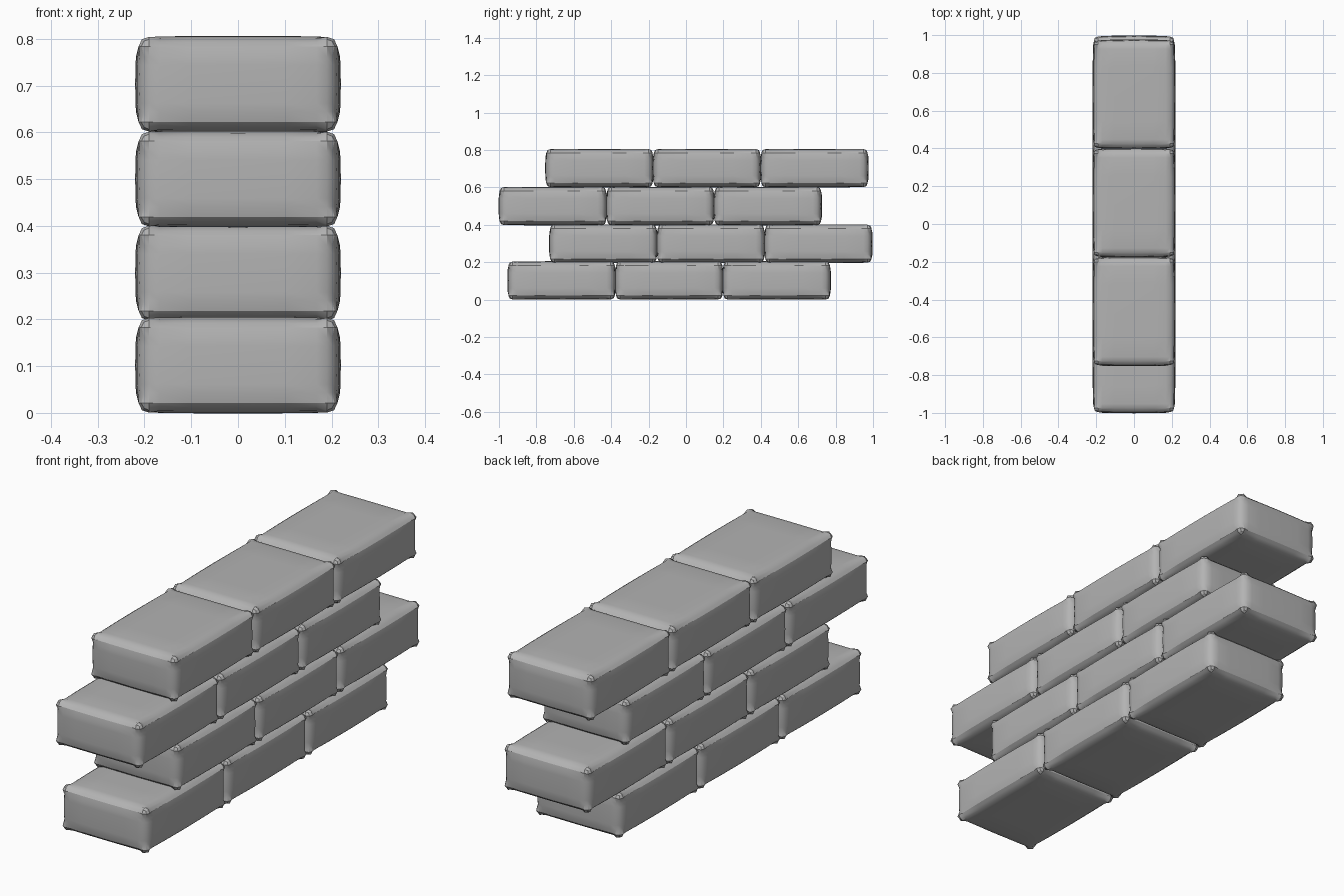
import bpy
import bmesh

if "Cube" in bpy.data.objects:
    bpy.data.objects.remove(bpy.data.objects["Cube"], do_unlink=True)

stone = bpy.data.materials.new("grey stone")
stone.use_nodes = True
colour = (0.45, 0.45, 0.45, 1)
stone.diffuse_color = colour
stone.node_tree.nodes["Principled BSDF"].inputs["Base Color"].default_value = colour

HALF = (0.21, 0.282, 0.101)      # half size at the corners
BULGE = (0.01, 0.008, 0.002)     # swelling of each pair of faces
CUTS = 7


def spread(t, half):
    """Gather the grid lines near the corners, for the knobs."""
    a = abs(t)
    if a > 0.9:
        d = half
    elif a > 0.7:
        d = half - 0.02
    elif a > 0.45:
        d = half - 0.042
    else:
        d = half * 2 * a
        d = min(d, half - 0.06)
    return d if t > 0 else -d


def brick_mesh():
    """Swollen block with chamfered edges and knobbed corners."""
    bm = bmesh.new()
    bmesh.ops.create_cube(bm, size=2)
    bmesh.ops.subdivide_edges(bm, edges=bm.edges[:], cuts=CUTS, use_grid_fill=True)
    for v in bm.verts:
        unit = v.co.copy()
        outer = [abs(c) > 0.95 for c in unit]
        pos = [spread(unit[i], HALF[i]) for i in range(3)]
        rel = [pos[i] / HALF[i] for i in range(3)]
        near_corner = all(abs(c) > 0.7 for c in unit)
        for i in range(3):
            if not outer[i]:
                continue
            sign = 1 if unit[i] > 0 else -1
            j, k = (i + 1) % 3, (i + 2) % 3
            # Faces swell fully in the middle and less along their edges
            swell = BULGE[i] * (1 - 0.5 * rel[j] ** 2 - 0.5 * rel[k] ** 2)
            chamfer = 0
            if sum(outer) == 3:
                chamfer = 0.009
            elif sum(outer) == 2:
                chamfer = 0.005 if near_corner else 0.012
            elif not near_corner and max(abs(unit[j]), abs(unit[k])) > 0.7:
                chamfer = 0.004
            pos[i] += sign * (swell - chamfer)
        v.co = pos
    for f in bm.faces:
        f.smooth = True
    mesh = bpy.data.meshes.new("brick")
    bm.to_mesh(mesh)
    bm.free()
    mesh.materials.append(stone)
    return mesh


# Four staggered courses of three bricks: (centre y, centre z)
courses = [(-0.09, 0.102), (0.133, 0.299), (-0.137, 0.5), (0.112, 0.703)]
PITCH = 0.575
mesh = brick_mesh()
for row, (y, z) in enumerate(courses):
    for col in (-1, 0, 1):
        ob = bpy.data.objects.new(f"brick_row{row + 1}_{col + 2}", mesh)
        bpy.context.collection.objects.link(ob)
        ob.location = (0, y + col * PITCH, z)

# Keep the chamfers crisp
first = bpy.data.objects["brick_row1_1"]
bpy.context.view_layer.objects.active = first
mesh.set_sharp_from_angle(angle=0.5)
